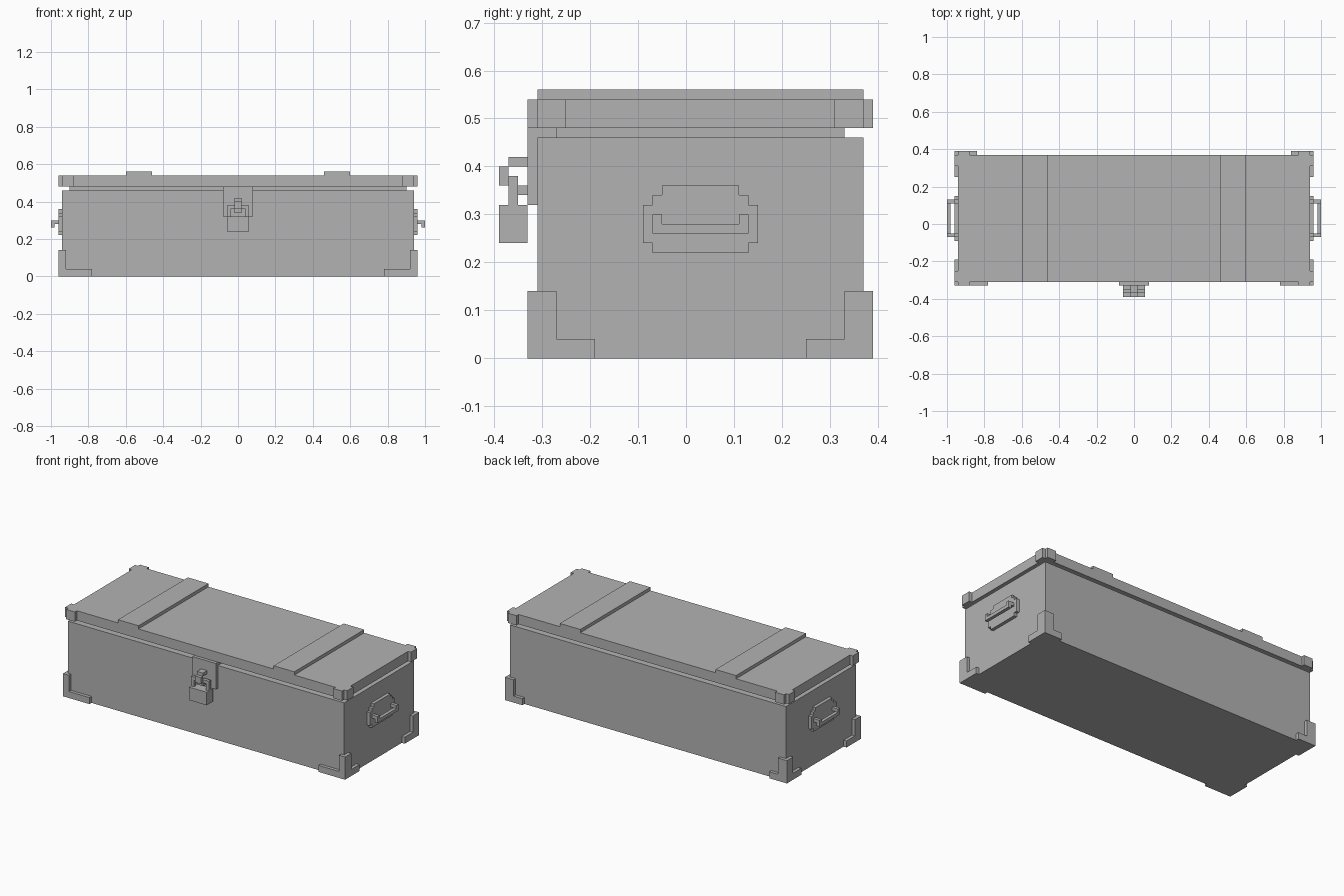
import bpy
import bmesh
from mathutils import Matrix, Vector

cube = bpy.data.objects.get("Cube")
if cube:
    bpy.data.objects.remove(cube, do_unlink=True)

grey = bpy.data.materials.new("plain_grey")
grey.use_nodes = True
tone = (0.45, 0.45, 0.45, 1)
grey.diffuse_color = tone
grey.node_tree.nodes["Principled BSDF"].inputs["Base Color"].default_value = tone


def part(name, boxes, sides=(1,)):
    """One object made of boxes (x0, x1, y0, y1, z0, z1), optionally mirrored in x."""
    bm = bmesh.new()
    for s in sides:
        for x0, x1, y0, y1, z0, z1 in boxes:
            low, high = Vector((x0, y0, z0)), Vector((x1, y1, z1))
            mid, size = (low + high) / 2, high - low
            mid.x *= s
            bmesh.ops.create_cube(bm, size=1, matrix=Matrix.Translation(mid) @ Matrix.Diagonal(size.to_4d()))
    mesh = bpy.data.meshes.new(name)
    bm.to_mesh(mesh)
    bm.free()
    mesh.materials.append(grey)
    obj = bpy.data.objects.new(name, mesh)
    bpy.context.collection.objects.link(obj)


BOTH = (-1, 1)
W, F, B = 0.94, -0.31, 0.37   # half width, front and back of the chest
T = 0.02                      # fitting thickness

# Chest, recessed seam, lid and its two straps
part("chest_body", [(-W, W, F, B, 0, 0.46)])
part("lid_seam", [(-0.9, 0.9, F + 0.04, B - 0.04, 0.46, 0.48)])
part("lid", [(-W, W, F, B, 0.48, 0.54)])
part("lid_straps", [(0.46, 0.6, F, B, 0.54, 0.56)], BOTH)

# Lid corner plates, open at the very corner
part("lid_front_corners", [(0.88, W, F - T, F, 0.48, 0.54),
                           (W, W + T, F, F + 0.06, 0.48, 0.54)], BOTH)
part("lid_back_corners", [(0.88, W, B, B + T, 0.48, 0.54),
                          (W, W + T, B - 0.06, B, 0.48, 0.54)], BOTH)

# L-shaped base brackets wrapping each corner
part("base_front_brackets", [(0.92, W + T, F - T, F, 0, 0.14),
                             (0.78, 0.92, F - T, F, 0, 0.04),
                             (W, W + T, F, F + 0.04, 0, 0.14),
                             (W, W + T, F + 0.04, F + 0.12, 0, 0.04)], BOTH)
part("base_back_brackets", [(0.9, W + T, B, B + T, 0, 0.14),
                            (0.84, 0.9, B, B + T, 0, 0.04),
                            (W, W + T, B - 0.04, B, 0, 0.14),
                            (W, W + T, B - 0.12, B - 0.04, 0, 0.04)], BOTH)

# Side handles: stepped plate, two arms and a grip
mid_y = 0.03
plate = [(W, W + T, mid_y - h, mid_y + h, z0, z1)
         for h, z0, z1 in ((0.1, 0.22, 0.24), (0.12, 0.24, 0.32), (0.1, 0.32, 0.34), (0.08, 0.34, 0.36))]
part("handle_plates", plate, BOTH)
arms = [(W + T, 1, y, y + T, 0.28, 0.3) for y in (mid_y - 0.1, mid_y + 0.08)]
part("handle_grips", arms + [(0.98, 1, mid_y - 0.1, mid_y + 0.1, 0.26, 0.28)], BOTH)

# Hasp with staple, and the padlock hanging from it
part("hasp_plate", [(-0.08, 0.08, F - T, F, 0.32, 0.48),
                    (-0.08, 0.08, F, F + 0.04, 0.46, 0.48)])
part("hasp_staple", [(-T, T, -0.37, -0.33, 0.4, 0.42),
                     (-T, T, -0.39, -0.37, 0.36, 0.4),
                     (-T, T, -0.37, -0.33, 0.34, 0.36)])
part("padlock_body", [(-0.06, 0.06, -0.39, -0.33, 0.24, 0.32)])
part("padlock_shackle", [(-0.04, 0.04, -0.37, -0.35, 0.36, 0.38)]
     + [(x, x + T, -0.37, -0.35, 0.32, 0.38) for x in (-0.06, 0.04)])
